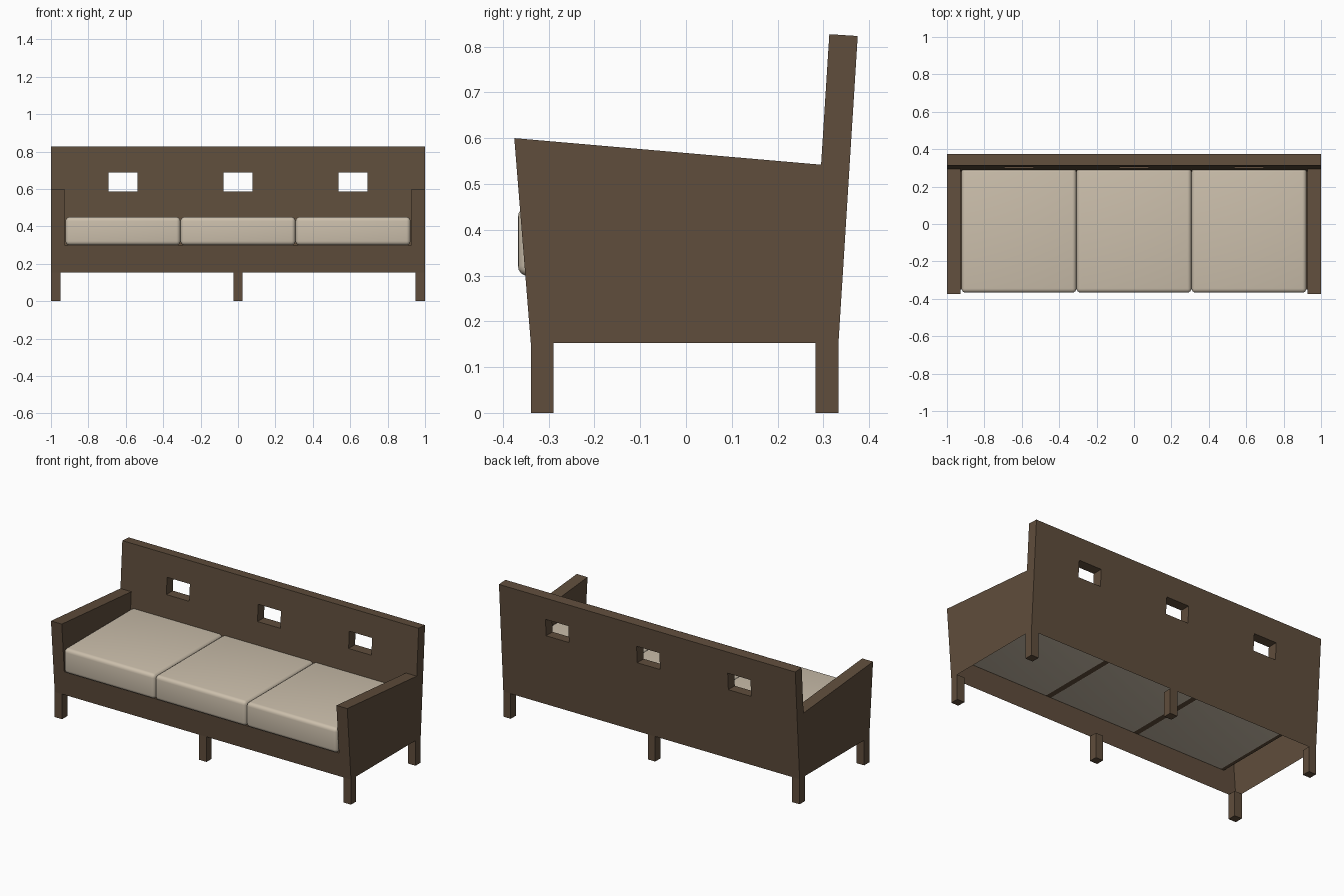
import bpy, bmesh, math

if "Cube" in bpy.data.objects:
    bpy.data.objects.remove(bpy.data.objects["Cube"])


def material(name, color):
    m = bpy.data.materials.new(name)
    m.diffuse_color = (*color, 1)
    m.use_nodes = True
    m.node_tree.nodes["Principled BSDF"].inputs["Base Color"].default_value = m.diffuse_color
    return m


WOOD = material("dark_wood", (0.115, 0.075, 0.045))
FABRIC = material("beige_fabric", (0.60, 0.52, 0.41))


def add_object(name, bm, mat):
    mesh = bpy.data.meshes.new(name)
    bm.to_mesh(mesh)
    bm.free()
    ob = bpy.data.objects.new(name, mesh)
    bpy.context.collection.objects.link(ob)
    mesh.materials.append(mat)
    return ob


def box(name, lo, hi, mat):
    bm = bmesh.new()
    bmesh.ops.create_cube(bm, size=1)
    for v in bm.verts:
        v.co = [(a + b) / 2 + c * (b - a) for a, b, c in zip(lo, hi, v.co)]
    return add_object(name, bm, mat)


# Main side profile sizes
BASE, DECK, ARM_F, ARM_B, TOP_F, TOP_B = 0.153, 0.30, 0.60, 0.542, 0.827, 0.823
ARM_X = 0.927


def y_front(z):   # leaning front
    return -0.339 - 0.036 * (z - BASE) / (ARM_F - BASE)


def y_inner(z):   # front face of the backrest
    return 0.295 + 0.018 * (z - ARM_B) / (TOP_F - ARM_B)


def y_outer(z):   # rear face of the backrest
    return 0.333 + 0.042 * (z - BASE) / (TOP_B - BASE)


bm = bmesh.new()


def face(*pts):
    bm.faces.new([bm.verts.new(p) for p in pts])


def panel(x0, x1, yz0, yz1):
    face((x0, *yz0), (x1, *yz0), (x1, *yz1), (x0, *yz1))


# Front rail
for x0, x1 in ((-1, -ARM_X), (-ARM_X, ARM_X), (ARM_X, 1)):
    panel(x0, x1, (y_front(BASE), BASE), (y_front(DECK), DECK))

# Arms: outer side, inner side, front and sloping top
for s in (-1, 1):
    face(*[(s, y, z) for y, z in (
        (y_front(BASE), BASE), (y_front(DECK), DECK), (y_front(ARM_F), ARM_F),
        (y_inner(ARM_B), ARM_B), (y_inner(TOP_F), TOP_F),
        (y_outer(TOP_B), TOP_B), (y_outer(BASE), BASE))])
    face(*[(s * ARM_X, y, z) for y, z in (
        (y_front(DECK), DECK), (y_front(ARM_F), ARM_F),
        (y_inner(ARM_B), ARM_B), (y_inner(DECK), DECK))])
    panel(s * ARM_X, s, (y_front(DECK), DECK), (y_front(ARM_F), ARM_F))
    panel(s * ARM_X, s, (y_front(ARM_F), ARM_F), (y_inner(ARM_B), ARM_B))

# Seat deck
panel(-ARM_X, ARM_X, (y_front(DECK), DECK), (y_inner(DECK), DECK))

# Backrest with three windows, laid out as a grid
WIN0, WIN1 = 0.586, 0.689
windows = [(c - 0.077, c + 0.077) for c in (-0.615, 0, 0.615)]
xs = sorted([-1, -ARM_X, ARM_X, 1] + [x for w in windows for x in w])
for x0, x1 in zip(xs, xs[1:]):
    is_window = (x0, x1) in windows
    for y_at, zs in ((y_inner, (DECK, ARM_B, WIN0, WIN1, TOP_F)),
                     (y_outer, (BASE, WIN0, WIN1, TOP_B))):
        for z0, z1 in zip(zs, zs[1:]):
            hole = is_window and z0 == WIN0
            behind_arm = z0 == DECK and (x0 == -1 or x1 == 1)
            if not hole and not behind_arm:
                panel(x0, x1, (y_at(z0), z0), (y_at(z1), z1))
    panel(x0, x1, (y_inner(TOP_F), TOP_F), (y_outer(TOP_B), TOP_B))
    if is_window:
        for z in (WIN0, WIN1):
            panel(x0, x1, (y_inner(z), z), (y_outer(z), z))
        for x in (x0, x1):
            face((x, y_inner(WIN0), WIN0), (x, y_outer(WIN0), WIN0),
                 (x, y_outer(WIN1), WIN1), (x, y_inner(WIN1), WIN1))

bmesh.ops.remove_doubles(bm, verts=bm.verts, dist=1e-4)
bmesh.ops.recalc_face_normals(bm, faces=bm.faces)
add_object("sofa_frame", bm, WOOD)

# Six legs
for side, x in (("left", -0.975), ("middle", 0), ("right", 0.975)):
    for row, y in (("front", -0.314), ("back", 0.308)):
        box(f"{row}_{side}_leg", (x - 0.025, y - 0.025, 0),
            (x + 0.025, y + 0.025, BASE), WOOD)

# Three rounded seat cushions
for i, name in enumerate(("left", "middle", "right")):
    x = (i - 1) * 0.615
    ob = box(f"{name}_seat_cushion", (x - 0.307, -0.367, 0.299),
             (x + 0.307, 0.300, 0.45), FABRIC)
    mod = ob.modifiers.new("rounded", 'BEVEL')
    mod.width, mod.segments = 0.022, 4
    bpy.ops.object.select_all(action='DESELECT')
    ob.select_set(True)
    bpy.context.view_layer.objects.active = ob
    bpy.ops.object.modifier_apply(modifier=mod.name)
    bpy.ops.object.shade_smooth_by_angle(angle=math.radians(35))
